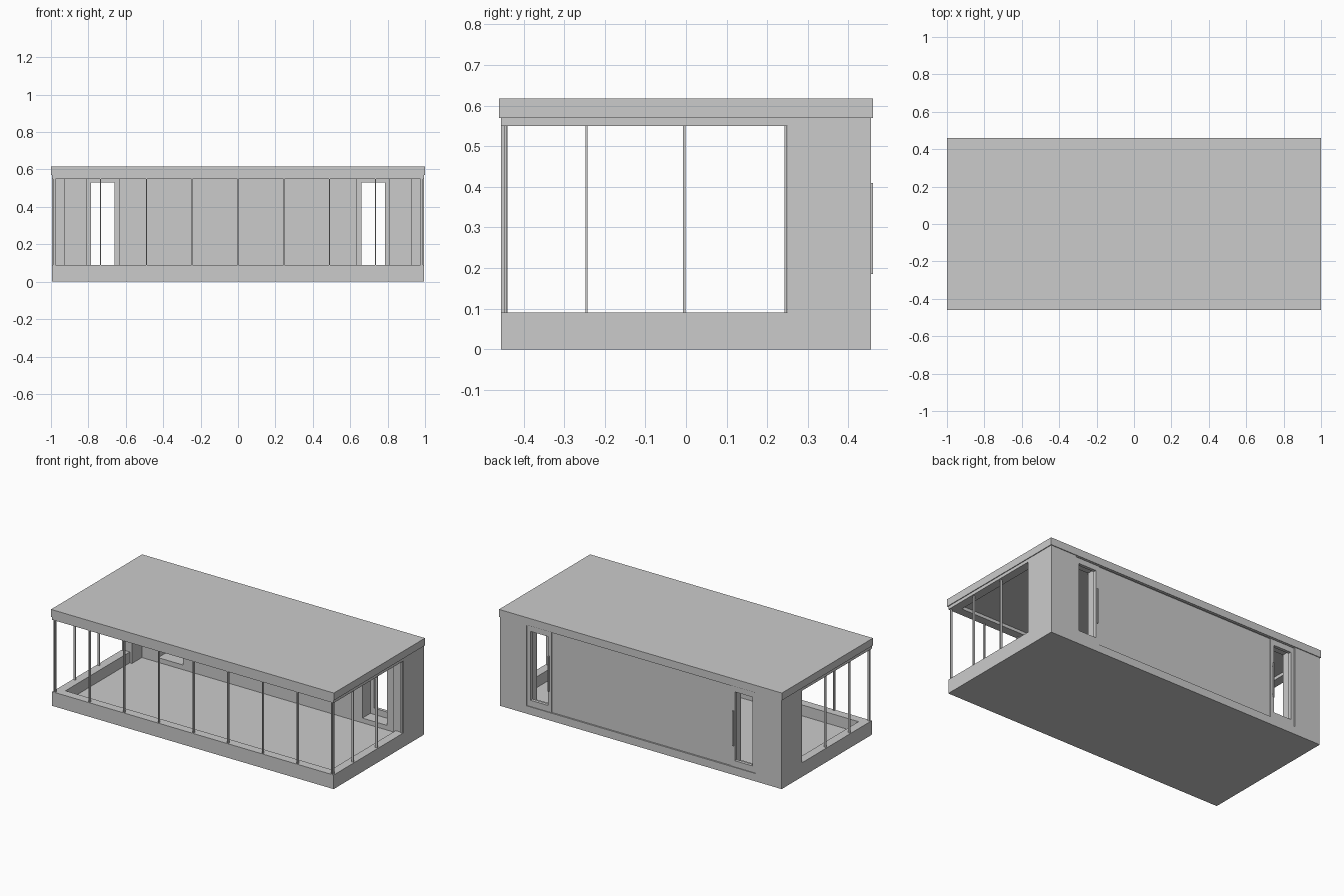
import bpy

cube = bpy.data.objects.get("Cube")
if cube:
    bpy.data.objects.remove(cube, do_unlink=True)

grey = bpy.data.materials.new("light grey")
grey.use_nodes = True
tone = (0.6, 0.6, 0.6, 1)
grey.diffuse_color = tone
grey.node_tree.nodes["Principled BSDF"].inputs["Base Color"].default_value = tone


def box(name, x, y, z):
    """Box between the low and high value on each axis."""
    verts = [(a, b, c) for a in x for b in y for c in z]
    faces = [(0, 1, 3, 2), (4, 6, 7, 5), (0, 4, 5, 1),
             (2, 3, 7, 6), (0, 2, 6, 4), (1, 5, 7, 3)]
    mesh = bpy.data.meshes.new(name)
    mesh.from_pydata(verts, [], faces)
    mesh.materials.append(grey)
    obj = bpy.data.objects.new(name, mesh)
    bpy.context.collection.objects.link(obj)
    return obj


def pair(name, x, y, z):
    """The same box on both sides of x = 0."""
    box("left_" + name, x, y, z)
    box("right_" + name, (-x[1], -x[0]), y, z)


W, D = 0.995, 0.455            # outer half width and half depth
SILL, HEAD, EAVE = 0.09, 0.55, 0.57
RIM = 0.055                    # parapet thickness
INNER = 0.35                   # inner face of the back wall
DOOR = (0.635, 0.81)           # door niche

# Roof and floor
box("roof", (-1, 1), (-0.46, 0.46), (EAVE, 0.617))
box("floor", (-W + RIM, W - RIM), (-D + RIM, INNER), (0, 0.02))

# Parapet below and lintel above the window openings
for name, z in (("parapet", (0, SILL)), ("lintel", (HEAD, EAVE))):
    box("front_" + name, (-W, W), (-D, -D + RIM), z)
    pair("side_" + name, (W - RIM, W), (-D + RIM, 0.25), z)

# Side wall returns and back corner piers
pair("side_wall", (0.925, W), (0.25, INNER), (0, EAVE))
pair("corner_pier", (DOOR[1], W), (INNER, D), (0, EAVE))

# Back wall with a recessed centre panel
box("back_panel", (-DOOR[0], DOOR[0]), (INNER, D - 0.01), (0.05, 0.565))
box("back_plinth", (-DOOR[1], DOOR[1]), (INNER, D), (0, 0.05))
box("back_head", (-DOOR[1], DOOR[1]), (INNER, D), (0.565, EAVE))

# Doors: frame around an open pane, with a long pull handle
leaf = (0.43, 0.45)
pane_x, pane_z = (0.66, 0.785), (SILL, 0.53)
pair("door_inner_stile", (DOOR[0], pane_x[0]), leaf, (0.05, 0.565))
pair("door_outer_stile", (pane_x[1], DOOR[1]), leaf, (0.05, 0.565))
pair("door_bottom_rail", pane_x, leaf, (0.05, pane_z[0]))
pair("door_top_rail", pane_x, leaf, (pane_z[1], 0.565))
pair("door_handle", (0.649, 0.657), (0.453, 0.46), (0.185, 0.41))
for z in (0.205, 0.385):
    pair("handle_mount", (0.65, 0.656), (0.449, 0.454), (z, z + 0.008))

# Window mullions along the front and sides
for i in range(-4, 5):
    x = i * 0.245
    box("front_mullion", (x - 0.003, x + 0.003), (-D, -0.44), (SILL, HEAD))
for y in (-0.444, -0.245, -0.004, 0.246):
    pair("side_mullion", (0.975, 0.99), (y - 0.003, y + 0.003), (SILL, HEAD))
